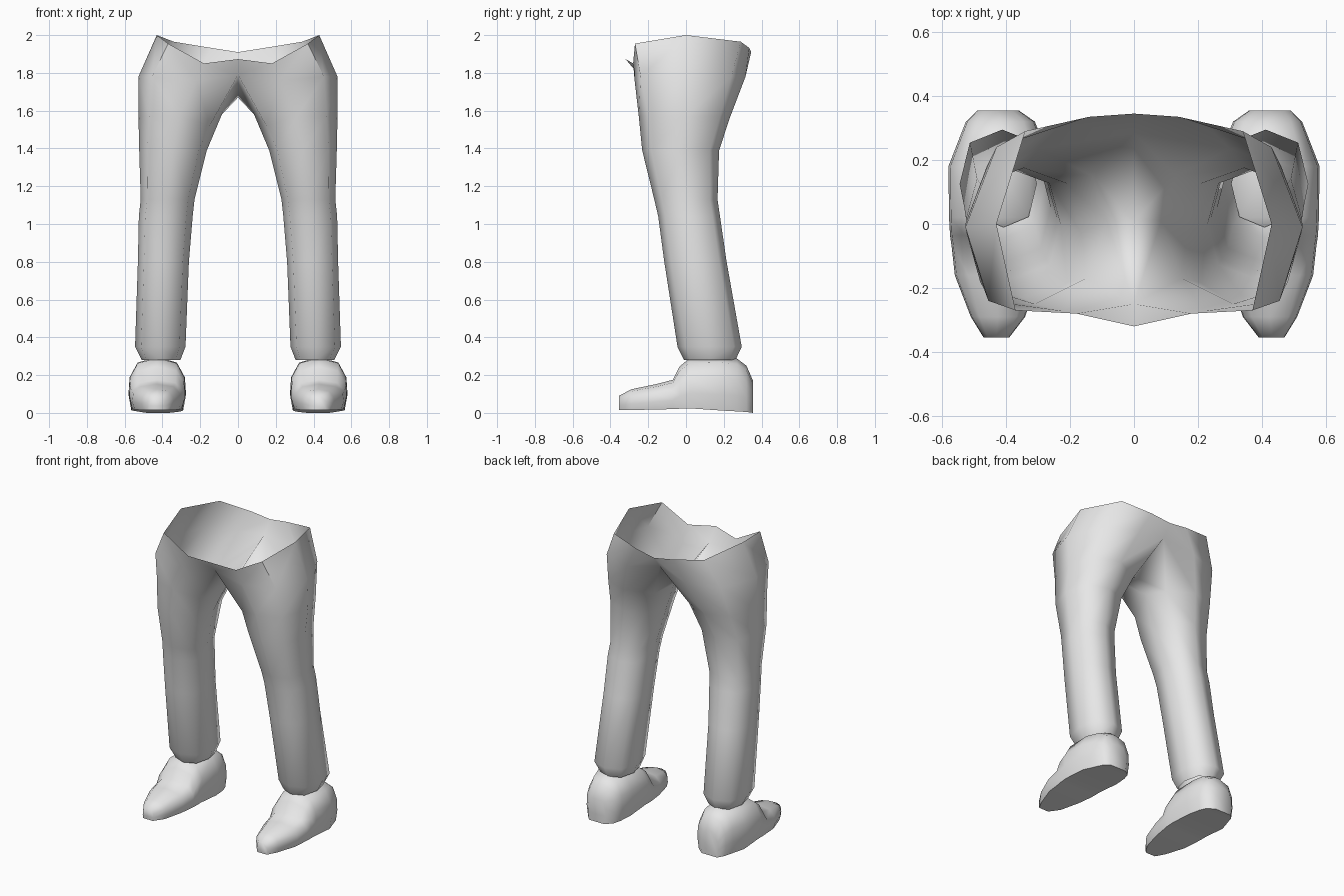
import bpy, bmesh

cube = bpy.data.objects.get("Cube")
if cube:
    bpy.data.objects.remove(cube)

grey = bpy.data.materials.new("light_grey")
grey.use_nodes = True
grey.diffuse_color = (0.8, 0.8, 0.8, 1)
grey.node_tree.nodes["Principled BSDF"].inputs["Base Color"].default_value = (0.8, 0.8, 0.8, 1)


def loft(name, rings, skip=(), caps=False, angle=1.1):
    """Join closed rings of points into a mirrored, smooth-shaded part."""
    bm = bmesh.new()
    loops = [[bm.verts.new(p) for p in ring] for ring in rings]
    n = len(rings[0])
    for r, (a, b) in enumerate(zip(loops, loops[1:])):
        for i in range(n):
            if (r, i) not in skip:
                j = (i + 1) % n
                bm.faces.new((a[i], a[j], b[j], b[i]))
    if caps:
        bm.faces.new(loops[0])
        bm.faces.new(loops[-1])
    loose = [v for v in bm.verts if not v.link_faces]
    bmesh.ops.delete(bm, geom=loose, context='VERTS')
    bmesh.ops.recalc_face_normals(bm, faces=bm.faces[:])
    # An open garment: make sure the outermost face looks outward
    side = max(bm.faces, key=lambda f: f.calc_center_median().x)
    if side.normal.x < 0:
        bmesh.ops.reverse_faces(bm, faces=bm.faces[:])
    mesh = bpy.data.meshes.new(name)
    bm.to_mesh(mesh)
    bm.free()
    mesh.materials.append(grey)
    obj = bpy.data.objects.new(name, mesh)
    bpy.context.collection.objects.link(obj)
    bpy.ops.object.select_all(action='DESELECT')
    obj.select_set(True)
    bpy.context.view_layer.objects.active = obj
    bpy.ops.object.shade_smooth_by_angle(angle=angle)
    mirror = obj.modifiers.new("mirror", 'MIRROR')
    mirror.use_clip = True
    return obj


# Eight directions: outer, front outer, front, front inner, inner, back inner, back, back outer
OCTAGON = [(1, 0), (.76, -.76), (0, -1), (-.76, -.76),
           (-1, 0), (-.76, .76), (0, 1), (.76, .76)]


def leg_ring(z, x0, x1, y0, y1):
    cx, cy, rx, ry = (x0 + x1) / 2, (y0 + y1) / 2, (x1 - x0) / 2, (y1 - y0) / 2
    return [(cx + u * rx, cy + v * ry, z) for u, v in OCTAGON]


# Trousers: waist rim, hips, upper thigh, then plain leg rings down to the cuff
waist = [(.43, 0, 2.0), (.37, -.27, 1.955), (.18, -.28, 1.85), (0, -.32, 1.873),
         (0, 0, 1.9), (0, .345, 1.91), (.14, .335, 1.932), (.34, .29, 1.965)]
hips = [(.527, -.01, 1.78), (.455, -.24, 1.78), (.22, -.272, 1.76), (0, -.25, 1.79),
        (0, .01, 1.67), (0, .285, 1.83), (.22, .315, 1.78), (.43, .24, 1.78)]
thigh = [(.527, 0, 1.57), (.47, -.2, 1.57), (.31, -.25, 1.57), (.15, -.17, 1.52),
         (.085, .01, 1.58), (.13, .15, 1.56), (.30, .235, 1.57), (.46, .18, 1.57)]
legs = [leg_ring(*r) for r in (
    (1.39, .165, .523, -.232, .175),
    (1.13, .23, .515, -.168, .167),
    (1.04, .24, .525, -.147, .18),
    (.80, .26, .53, -.115, .215),
    (.35, .278, .545, -.045, .295),
    (.28, .305, .51, -.01, .262))]
loft("trousers", [waist, hips, thigh] + legs, skip={(0, 3), (0, 4)})

# Shoes: cross-sections from toe to heel (y, inner x, outer x, sole z, top z)
SECTION = [(.05, 0), (0, .3), (.02, .62), (.16, .9), (.5, 1),
           (.84, .9), (.98, .62), (1, .3), (.95, 0)]
stations = [(-.355, .39, .47, .015, .09),
            (-.29, .34, .51, .015, .125),
            (-.16, .30, .56, .018, .152),
            (-.07, .285, .57, .02, .175),
            (-.035, .28, .575, .022, .245),
            (.02, .278, .578, .024, .29),
            (.18, .275, .58, .013, .295),
            (.27, .29, .545, .008, .287),
            (.32, .31, .525, .005, .25),
            (.355, .36, .49, .003, .17)]
shoe = [[(x0 + u * (x1 - x0), y, z0 + v * (z1 - z0)) for u, v in SECTION]
        for y, x0, x1, z0, z1 in stations]
# Heel drops straight to the ground
shoe[-1] = [(x, y, max(z, 0)) for x, y, z in shoe[-1]]
for i in (0, 8):
    x, y, z = shoe[-1][i]
    shoe[-1][i] = (x, y, 0)
loft("shoes", shoe, caps=True)
